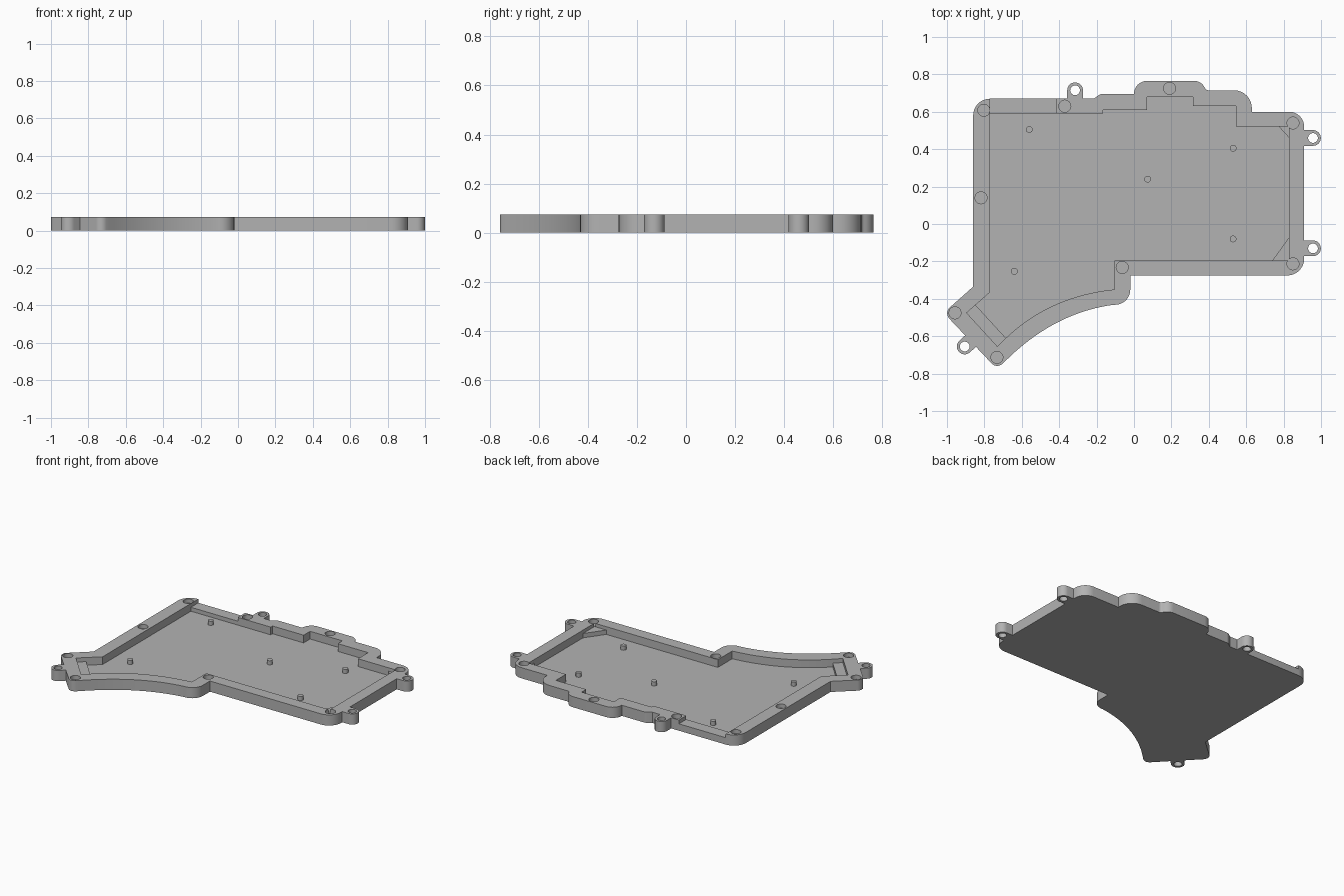
import bpy, bmesh, math
from mathutils import Vector

if "Cube" in bpy.data.objects:
    bpy.data.objects.remove(bpy.data.objects["Cube"])

H, FLOOR = 0.073, 0.02      # rim height, floor thickness

grey = bpy.data.materials.new("warm grey plastic")
grey.diffuse_color = (0.45, 0.45, 0.45, 1)
grey.use_nodes = True
grey.node_tree.nodes["Principled BSDF"].inputs["Base Color"].default_value = grey.diffuse_color


def fillet(points):
    """Round each (x, y, radius) corner; a missing radius keeps it sharp."""
    out, n = [], len(points)
    for i, p in enumerate(points):
        c = Vector(p[:2])
        r = p[2] if len(p) > 2 else 0
        if not r:
            out.append(c)
            continue
        a = (Vector(points[i - 1][:2]) - c).normalized()
        b = (Vector(points[(i + 1) % n][:2]) - c).normalized()
        half = a.angle(b) / 2
        centre = c + (a + b).normalized() * r / math.sin(half)
        s = c + a * r / math.tan(half) - centre
        e = c + b * r / math.tan(half) - centre
        turn = math.atan2(s.x * e.y - s.y * e.x, s.dot(e))
        for k in range(9):
            t = turn * k / 8
            out.append(centre + Vector((s.x * math.cos(t) - s.y * math.sin(t),
                                        s.x * math.sin(t) + s.y * math.cos(t))))
    return out


def bezier(a, c, b, n=20):
    return [tuple((1 - t) ** 2 * a[i] + 2 * t * (1 - t) * c[i] + t * t * b[i] for i in (0, 1))
            for t in (k / n for k in range(n + 1))]


def circle(x, y, r, n=32):
    return [(x + r * math.cos(k * math.tau / n), y + r * math.sin(k * math.tau / n)) for k in range(n)]


def prism(name, outline, z0, z1):
    """Extrude a flat outline between two heights."""
    bm = bmesh.new()
    face = bm.faces.new([bm.verts.new((p[0], p[1], z0)) for p in outline])
    top = bmesh.ops.extrude_face_region(bm, geom=[face])["geom"]
    bmesh.ops.translate(bm, vec=(0, 0, z1 - z0),
                        verts=[v for v in top if isinstance(v, bmesh.types.BMVert)])
    bmesh.ops.recalc_face_normals(bm, faces=bm.faces)
    mesh = bpy.data.meshes.new(name)
    bm.to_mesh(mesh)
    bm.free()
    mesh.materials.append(grey)
    ob = bpy.data.objects.new(name, mesh)
    bpy.context.collection.objects.link(ob)
    return ob


def combine(target, tool, operation):
    """Apply a boolean and remove the tool."""
    mod = target.modifiers.new("bool", 'BOOLEAN')
    mod.operation, mod.solver, mod.object = operation, 'EXACT', tool
    bpy.context.view_layer.objects.active = target
    bpy.ops.object.modifier_apply(modifier=mod.name)
    bpy.data.objects.remove(tool)


def smooth(ob):
    bpy.ops.object.select_all(action='DESELECT')
    ob.select_set(True)
    bpy.context.view_layer.objects.active = ob
    bpy.ops.object.shade_smooth_by_angle(angle=math.radians(30))


# Outer outline, counter-clockwise from the left wall
outer = fillet([(-0.86, 0.67, 0.09), (-0.86, -0.335), (-1.017, -0.475, 0.042),
                (-0.733, -0.775, 0.04)]
               + bezier((-0.69, -0.735), (-0.43, -0.475), (-0.11, -0.432))
               + [(-0.02, -0.43, 0.08), (-0.02, -0.275), (0.91, -0.275, 0.09),
                  (0.91, 0.6, 0.08), (0.63, 0.6), (0.63, 0.715, 0.095),
                  (0.385, 0.715, 0.02), (0.36, 0.765, 0.06), (0.0, 0.765, 0.069),
                  (0.0, 0.695), (-0.18, 0.695, 0.03), (-0.215, 0.67)])
case = prism("case_tray", outer, 0, H)

# Mounting tabs: centre and outward direction
tabs = [(-0.315, 0.715, 90), (0.957, 0.46, 0), (0.957, -0.13, 0), (-0.905, -0.655, 223)]
for x, y, deg in tabs:
    a = math.radians(deg)
    d, s = Vector((math.cos(a), math.sin(a))), Vector((-math.sin(a), math.cos(a)))
    c, r = Vector((x, y)), 0.042
    end = [c + r * (d * math.cos(t) + s * math.sin(t))
           for t in (math.pi * (k / 16 - 0.5) for k in range(17))]
    combine(case, prism("tab", end + [c + s * r - d * 0.09, c - s * r - d * 0.09], 0, H), 'UNION')

# Inner cavity
inner = ([(-0.77, 0.59), (-0.77, -0.365), (-0.895, -0.475), (-0.73, -0.655)]
         + bezier((-0.685, -0.61), (-0.45, -0.385), (-0.105, -0.35))
         + [(-0.105, -0.195), (0.83, -0.195), (0.83, 0.52), (0.545, 0.52),
            (0.545, 0.63), (0.315, 0.63), (0.315, 0.68), (0.07, 0.68),
            (0.07, 0.61), (-0.165, 0.61), (-0.165, 0.59)])
combine(case, prism("cavity", inner, FLOOR, H + 0.1), 'DIFFERENCE')

# Lowered stretch of the back wall
notch = [(-0.77, 0.57), (-0.415, 0.57), (-0.415, 0.7), (-0.77, 0.7)]
combine(case, prism("notch", notch, 0.047, H + 0.1), 'DIFFERENCE')

# Through holes in the tabs
for x, y, _ in tabs:
    combine(case, prism("tab_hole", circle(x, y, 0.026), -0.1, H + 0.1), 'DIFFERENCE')

# Blind screw sockets in the rim
for x, y in [(-0.803, 0.608), (-0.37, 0.63), (0.19, 0.725), (0.85, 0.54), (0.85, -0.213),
             (-0.063, -0.232), (-0.733, -0.713), (-0.957, -0.475), (-0.818, 0.14)]:
    combine(case, prism("socket", circle(x, y, 0.032), 0.045, H + 0.1), 'DIFFERENCE')
smooth(case)

# Corner gussets and the ledge by the slanted wall
prism("upper_gusset", [(0.775, 0.52), (0.83, 0.46), (0.83, 0.52)], FLOOR, 0.05)
prism("lower_gusset", [(0.74, -0.195), (0.83, -0.195), (0.83, -0.07)], FLOOR, 0.05)
prism("slanted_ledge", [(-0.895, -0.475), (-0.73, -0.655), (-0.685, -0.61), (-0.85, -0.43)],
      FLOOR, 0.045)

# Support pegs on the floor
for x, y in [(-0.56, 0.505), (0.53, 0.405), (0.073, 0.24), (0.53, -0.08), (-0.64, -0.253)]:
    smooth(prism("support_peg", circle(x, y, 0.018, 24), FLOOR - 0.005, 0.048))
